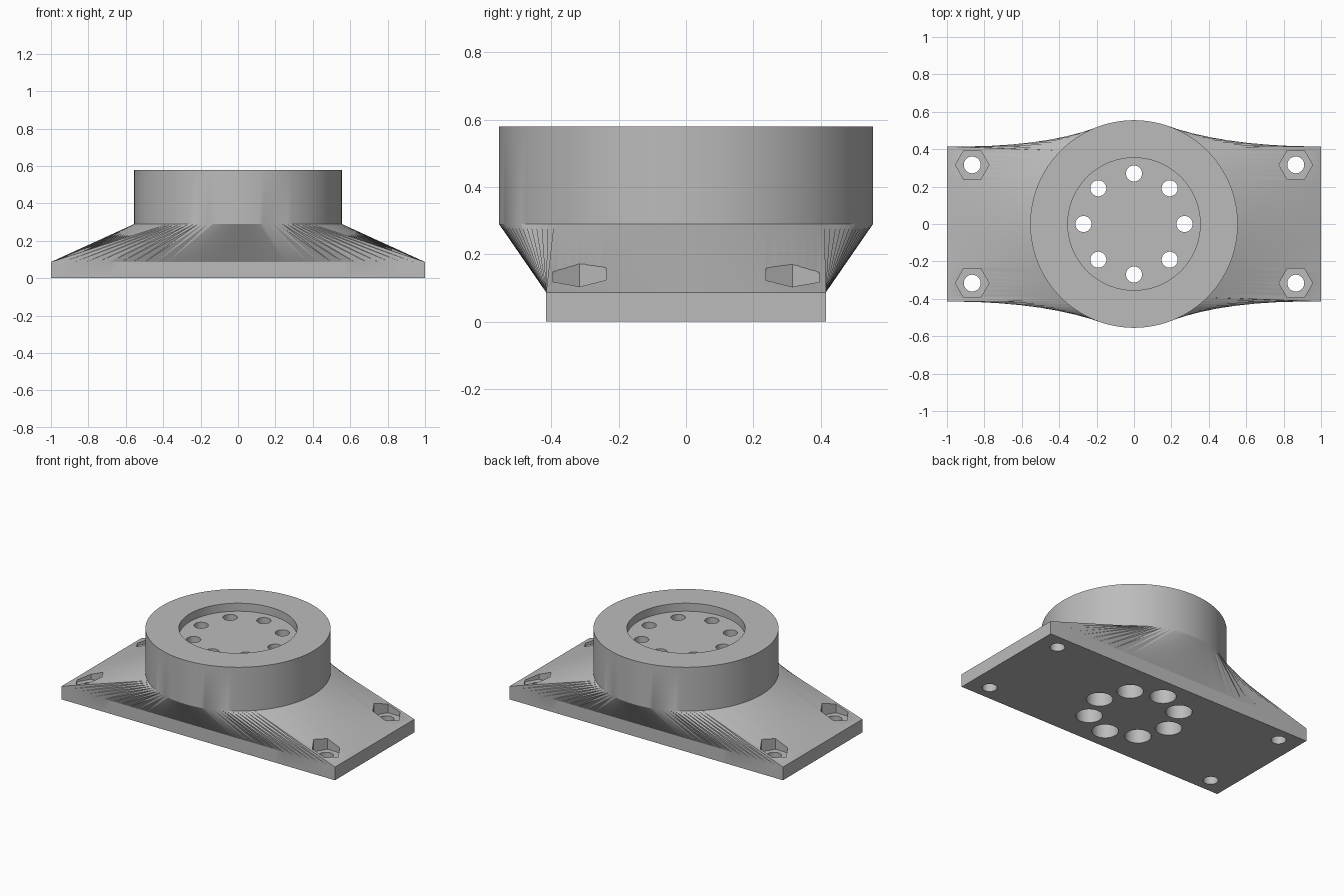
import bpy, bmesh, math
from mathutils import Matrix

if "Cube" in bpy.data.objects:
    bpy.data.objects.remove(bpy.data.objects["Cube"])

grey = bpy.data.materials.new("plain grey")
grey.diffuse_color = (0.5, 0.5, 0.5, 1)
grey.use_nodes = True
grey.node_tree.nodes["Principled BSDF"].inputs["Base Color"].default_value = grey.diffuse_color

HX, HY, R = 1.0, 0.415, 0.555      # plate half sizes, collar radius
Z_PLATE, Z_COLLAR, Z_TOP = 0.087, 0.29, 0.58
N = 32                             # segments per quarter


def make_object(name, bm):
    bmesh.ops.recalc_face_normals(bm, faces=bm.faces)
    mesh = bpy.data.meshes.new(name)
    bm.to_mesh(mesh)
    bm.free()
    obj = bpy.data.objects.new(name, mesh)
    bpy.context.collection.objects.link(obj)
    return obj


def cylinders(name, spots, radius, z0, z1, sides=40):
    bm = bmesh.new()
    for x, y in spots:
        bmesh.ops.create_cone(bm, cap_ends=True, segments=sides, radius1=radius,
                              radius2=radius, depth=z1 - z0,
                              matrix=Matrix.Translation((x, y, (z0 + z1) / 2)))
    return make_object(name, bm)


# Outlines: each plate edge is matched to one quarter of the collar circle
corners = [(HX, -HY), (HX, HY), (-HX, HY), (-HX, -HY)]
rect, circle = [], []
for q in range(4):
    (ax, ay), (bx, by) = corners[q], corners[(q + 1) % 4]
    for i in range(N):
        t = i / N
        a = math.radians(-45 + 90 * (q + t))
        rect.append((ax + (bx - ax) * t, ay + (by - ay) * t))
        circle.append((R * math.cos(a), R * math.sin(a)))

# Body: plate, lofted neck and round collar
bm = bmesh.new()
rings = [[bm.verts.new((x, y, z)) for x, y in outline] for outline, z in
         ((rect, 0), (rect, Z_PLATE), (circle, Z_COLLAR), (circle, Z_TOP))]
for low, high in zip(rings, rings[1:]):
    for i in range(4 * N):
        j = (i + 1) % (4 * N)
        if low is rings[1]:        # twisted faces of the neck need triangles
            bm.faces.new((low[i], low[j], high[j]))
            bm.faces.new((low[i], high[j], high[i]))
        else:
            bm.faces.new((low[i], low[j], high[j], high[i]))
bm.faces.new(rings[0][::-1])
bm.faces.new(rings[-1])
body = make_object("mounting_flange", bm)
body.data.materials.append(grey)

# Cutters: recess, bolt circle with wide bores below, corner holes with nut pockets
bolt = [(0.27 * math.cos(k * math.pi / 4), 0.27 * math.sin(k * math.pi / 4))
        for k in range(8)]
corner = [(sx * 0.865, sy * 0.316) for sx in (-1, 1) for sy in (-1, 1)]
nuts = cylinders("nut_pocket_cutter", corner, 0.09, Z_PLATE + 0.003, 0.5, 6)
# turn the hexagons so that their points face sideways
for v in nuts.data.vertices:
    cx, cy = math.copysign(0.865, v.co.x), math.copysign(0.316, v.co.y)
    dx, dy = v.co.x - cx, v.co.y - cy
    v.co.x, v.co.y = cx + dy, cy - dx
cutters = [
    cylinders("recess_cutter", [(0, 0)], 0.354, 0.527, 0.7, 96),
    cylinders("bolt_hole_cutter", bolt, 0.043, -0.1, 0.7),
    cylinders("wide_bore_cutter", bolt, 0.08, -0.1, 0.4),
    nuts,
    cylinders("corner_hole_cutter", corner, 0.045, -0.1, 0.4),
]
for c in cutters:
    c.hide_render = True
    mod = body.modifiers.new(c.name, 'BOOLEAN')
    mod.operation = 'DIFFERENCE'
    mod.solver = 'EXACT'
    mod.object = c

bpy.context.view_layer.objects.active = body
body.select_set(True)
for mod in list(body.modifiers):
    bpy.ops.object.modifier_apply(modifier=mod.name)
for c in cutters:
    bpy.data.objects.remove(c, do_unlink=True)

bpy.ops.object.select_all(action='DESELECT')
body.select_set(True)
bpy.ops.object.shade_smooth_by_angle(angle=math.radians(20))
